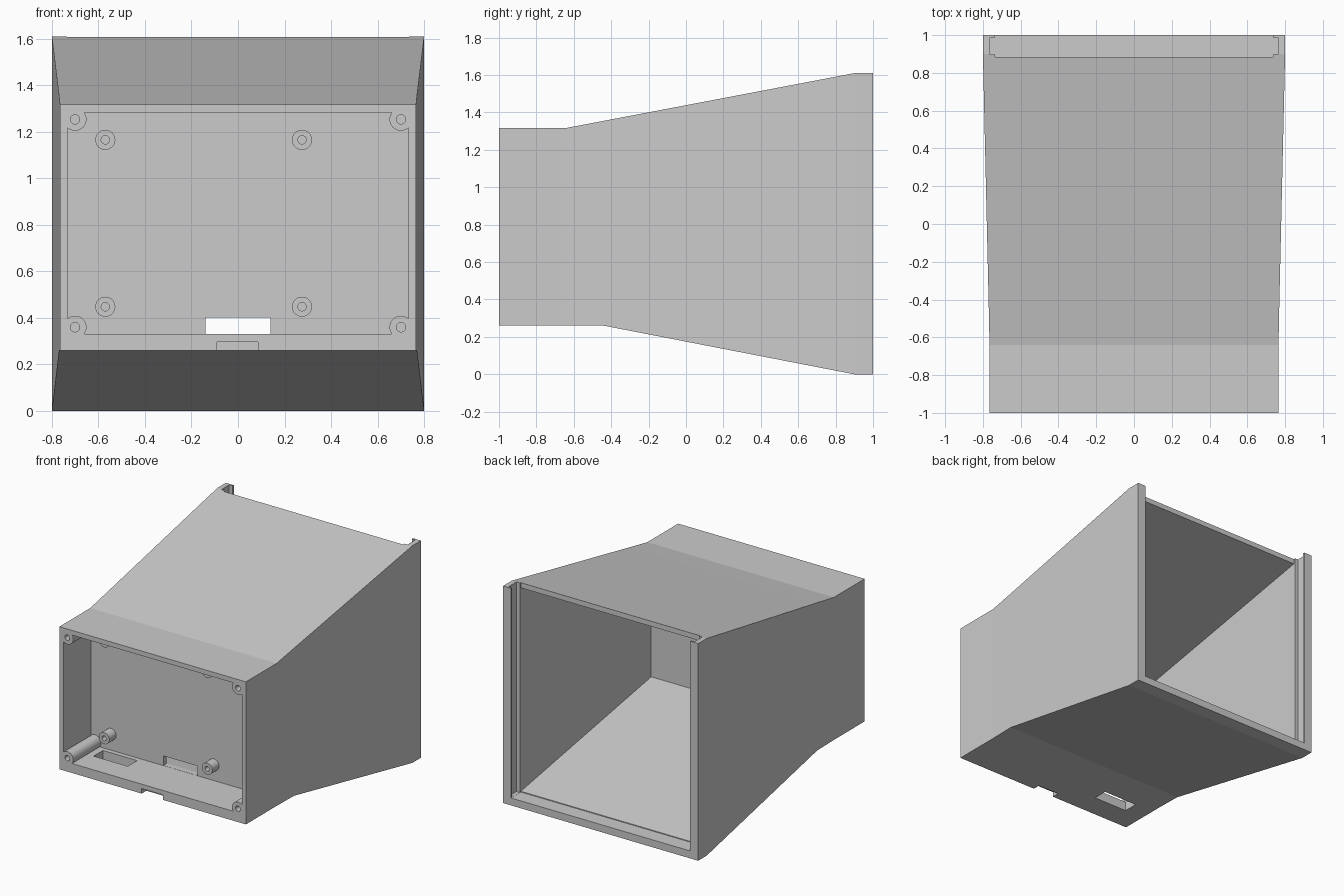
import bpy, bmesh, math
from mathutils import Matrix

cube = bpy.data.objects.get("Cube")
if cube:
    bpy.data.objects.remove(cube, do_unlink=True)

GREY = (0.6, 0.6, 0.6, 1)
grey = bpy.data.materials.new("plain grey plastic")
grey.use_nodes = True
grey.diffuse_color = GREY
grey.node_tree.nodes["Principled BSDF"].inputs["Base Color"].default_value = GREY


def make(name, bm):
    bmesh.ops.recalc_face_normals(bm, faces=bm.faces[:])
    mesh = bpy.data.meshes.new(name)
    bm.to_mesh(mesh)
    bm.free()
    mesh.materials.append(grey)
    obj = bpy.data.objects.new(name, mesh)
    bpy.context.collection.objects.link(obj)
    return obj


def loft(name, sections):
    """Rectangular duct along y; each section is (y, half width, bottom, top)."""
    bm = bmesh.new()
    rings = [[bm.verts.new(p) for p in ((-w, y, lo), (w, y, lo), (w, y, hi), (-w, y, hi))]
             for y, w, lo, hi in sections]
    for a, b in zip(rings, rings[1:]):
        for i in range(4):
            j = (i + 1) % 4
            bm.faces.new((a[i], a[j], b[j], b[i]))
    bm.faces.new(rings[0])
    bm.faces.new(rings[-1])
    return make(name, bm)


def box(name, x, y, z):
    bm = bmesh.new()
    bmesh.ops.create_cube(bm, size=1)
    for v in bm.verts:
        v.co = [r[0] if c < 0 else r[1] for c, r in zip(v.co, (x, y, z))]
    return make(name, bm)


def cut(target, cutter):
    mod = target.modifiers.new("cut", "BOOLEAN")
    mod.operation = "DIFFERENCE"
    mod.solver = "EXACT"
    mod.object = cutter
    bpy.context.view_layer.objects.active = target
    bpy.ops.object.modifier_apply(modifier=mod.name)
    bpy.data.objects.remove(cutter, do_unlink=True)


def tube(name, x, z, radius, bore, front, back, depth):
    """Post along y with a blind screw hole in its front end."""
    bm = bmesh.new()
    n = 32
    rings = []
    for r, y in ((radius, back), (radius, front), (bore, front), (bore, front + depth)):
        rings.append([bm.verts.new((x + r * math.cos(t), y, z + r * math.sin(t)))
                      for t in (i * math.tau / n for i in range(n))])
    for a, b in zip(rings, rings[1:]):
        for i in range(n):
            j = (i + 1) % n
            bm.faces.new((a[i], a[j], b[j], b[i]))
    bm.faces.new(rings[0])
    bm.faces.new(rings[-1])
    obj = make(name, bm)
    bpy.ops.object.select_all(action="DESELECT")
    obj.select_set(True)
    bpy.context.view_layer.objects.active = obj
    bpy.ops.object.shade_smooth_by_angle(angle=math.radians(40))


# Flared housing
housing = loft("housing", [(-1, .765, .26, 1.317), (-.64, .765, .26, 1.317),
                           (-.44, .769, .26, 1.355), (.9, .8, 0, 1.61), (1, .8, 0, 1.61)])

# Front tray and flared rear chamber, leaving a thin partition between them
cut(housing, box("front_tray", (-.732, .732), (-1.1, -.675), (.33, 1.282)))
cut(housing, loft("rear_chamber", [(-.635, .73, .33, 1.282), (.89, .735, .06, 1.57)]))

# Open back with side grooves for a sliding panel
cut(housing, box("panel_opening", (-.735, .735), (.885, 1.1), (.055, 2)))
cut(housing, box("panel_grooves", (-.763, .763), (.897, .987), (.056, 2)))

# Cable slot in the partition, port in the floor, notch under the front lip
cut(housing, box("cable_slot", (-.14, .14), (-.8, -.55), (.331, .402)))
cut(housing, box("floor_port", (-.61, -.33), (-.82, -.71), (.1, .5)))
cut(housing, box("lip_notch", (-.09, .086), (-1.1, -.945), (.1, .297)))

# Corner screw posts and board standoffs
for level, z in (("lower", .36), ("upper", 1.253)):
    for side, x in (("right", -.7), ("left", .7)):
        tube(f"{level}_{side}_corner_post", x, z, .049, .02, -1, -.655, .25)
for level, z in (("lower", .448), ("upper", 1.165)):
    for side, x in (("right", -.57), ("left", .275)):
        tube(f"{level}_{side}_standoff", x, z, .043, .018, -.755, -.655, .07)
